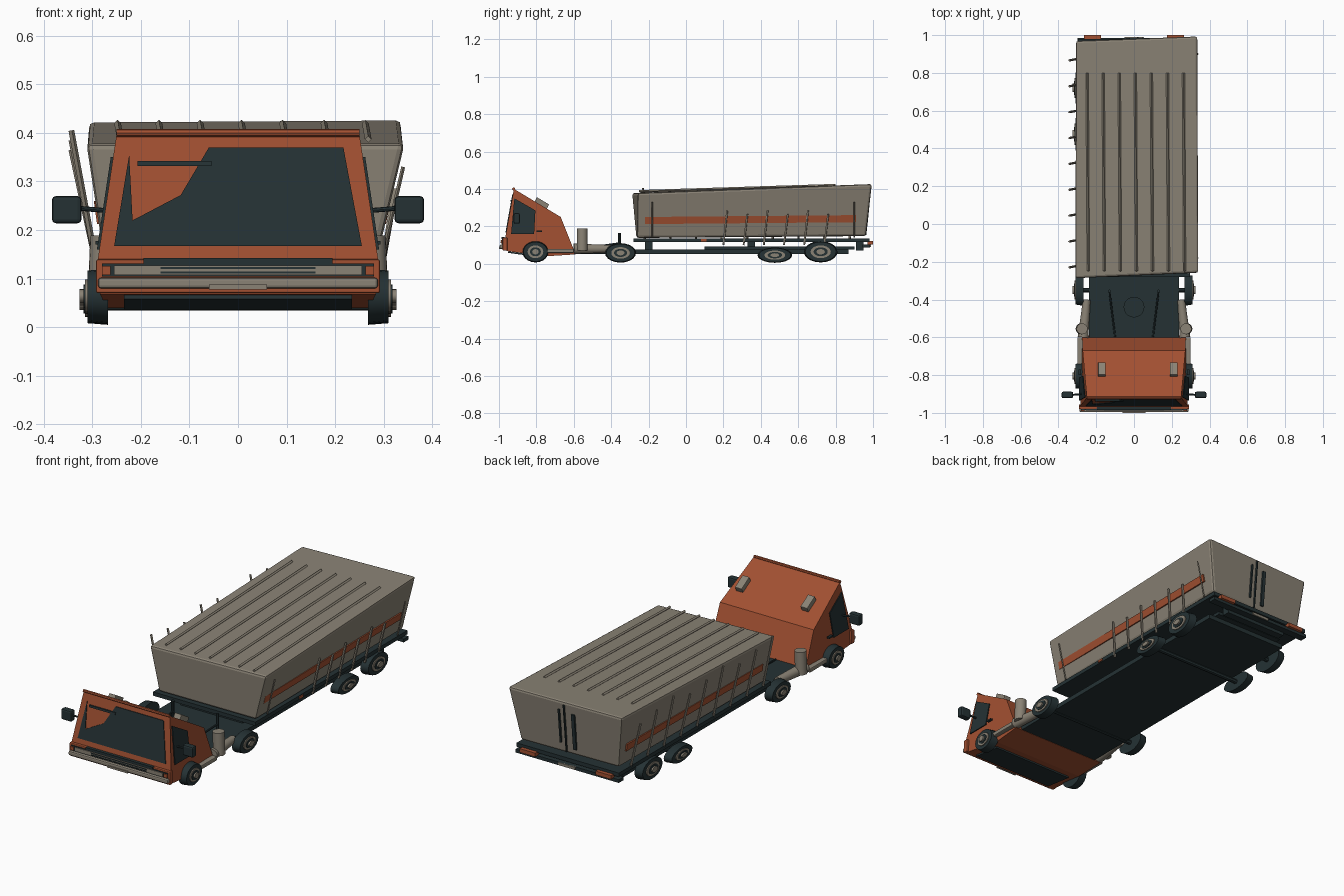
import bpy, bmesh
from mathutils import Vector

if "Cube" in bpy.data.objects:
    bpy.data.objects.remove(bpy.data.objects["Cube"], do_unlink=True)


def material(name, colour):
    m = bpy.data.materials.new(name)
    m.use_nodes = True
    m.diffuse_color = (*colour, 1)
    m.node_tree.nodes["Principled BSDF"].inputs["Base Color"].default_value = (*colour, 1)
    return m


ORANGE = material("rust orange", (0.36, 0.08, 0.031))
TAUPE = material("warm grey", (0.255, 0.225, 0.178))
DARK = material("dark teal", (0.018, 0.031, 0.034))


def finish(name, bm, mat, bevel=0, smooth=False):
    bmesh.ops.recalc_face_normals(bm, faces=bm.faces)
    me = bpy.data.meshes.new(name)
    bm.to_mesh(me)
    bm.free()
    ob = bpy.data.objects.new(name, me)
    bpy.context.collection.objects.link(ob)
    me.materials.append(mat)
    if bevel:
        mod = ob.modifiers.new("soft edges", "BEVEL")
        mod.width, mod.segments = bevel, 2
    if smooth:
        bpy.ops.object.select_all(action="DESELECT")
        bpy.context.view_layer.objects.active = ob
        ob.select_set(True)
        bpy.ops.object.shade_smooth_by_angle(angle=0.7)
    return ob


def loft(name, first, second, mat, bevel=0):
    """Solid between two matching outlines."""
    bm = bmesh.new()
    a = [bm.verts.new(p) for p in first]
    b = [bm.verts.new(p) for p in second]
    bm.faces.new(a)
    bm.faces.new(b)
    for i in range(len(a)):
        j = (i + 1) % len(a)
        bm.faces.new((a[i], a[j], b[j], b[i]))
    return finish(name, bm, mat, bevel)


def prism(name, points, offset, mat, bevel=0):
    pts = [Vector(p) for p in points]
    return loft(name, pts, [p + Vector(offset) for p in pts], mat, bevel)


def box(name, x, y, z, mat, bevel=0):
    """Box from (low, high) ranges on each axis."""
    base = [(x[i], y[j], z[0]) for i, j in ((0, 0), (1, 0), (1, 1), (0, 1))]
    return prism(name, base, (0, 0, z[1] - z[0]), mat, bevel)


def rod(name, start, end, radius, mat, sides=8, end_radius=None):
    start, end = Vector(start), Vector(end)
    axis = end - start
    bm = bmesh.new()
    bmesh.ops.create_cone(bm, cap_ends=True, segments=sides, radius1=radius,
                          radius2=end_radius or radius, depth=axis.length)
    bm.transform(axis.to_track_quat("Z", "Y").to_matrix().to_4x4())
    bmesh.ops.translate(bm, verts=bm.verts, vec=(start + end) / 2)
    return finish(name, bm, mat, smooth=sides > 8)


# Wedge cab: side outline, narrowed towards the roof
def cab_half(z):
    return 0.29 - max(0, z - 0.13) * 0.15 - max(0, 0.08 - z) * 0.5


def screen_y(z):
    return -0.968 + (z - 0.13) * 0.18


cab = [(-0.968, 0.13), (-0.92, 0.4), (-0.67, 0.25), (-0.59, 0.05), (-0.75, 0.04), (-0.96, 0.068)]
loft("cab", [(-cab_half(z), y, z) for y, z in cab], [(cab_half(z), y, z) for y, z in cab], ORANGE)
rod("roof_lip", (-0.25, -0.922, 0.4), (0.25, -0.922, 0.4), 0.008, ORANGE)
prism("underside_panel", [(-0.235, -0.95, 0.066), (0.235, -0.95, 0.066), (0.235, -0.79, 0.0445),
                          (-0.235, -0.79, 0.0445)], (0, -0.001, -0.008), DARK)

# Windscreen with an uncovered corner, and a visor strip
glass = [(-0.255, 0.167), (0.255, 0.167), (0.217, 0.37), (-0.06, 0.37),
         (-0.118, 0.272), (-0.217, 0.22), (-0.224, 0.355)]
prism("windscreen", [(x, screen_y(z), z) for x, z in glass], (0, -0.004, 0), DARK)
strip = [(-0.207, 0.332), (-0.055, 0.332), (-0.055, 0.342), (-0.207, 0.342)]
prism("visor_strip", [(x, screen_y(z), z) for x, z in strip], (0, -0.008, 0), DARK)

# Front panel, grille, lamps and bumper
box("front_panel", (-0.292, 0.292), (-0.98, -0.955), (0.07, 0.14), ORANGE, 0.004)
box("grille_top", (-0.195, 0.195), (-0.986, -0.97), (0.131, 0.142), DARK)
box("grille_surround", (-0.28, 0.28), (-0.984, -0.97), (0.104, 0.131), DARK)
box("lamp_strip", (-0.255, 0.255), (-0.988, -0.97), (0.108, 0.127), TAUPE)
for z in (0.113, 0.122):
    box("grille_slat", (-0.16, 0.16), (-0.991, -0.98), (z - 0.002, z + 0.002), DARK)
box("front_bumper", (-0.288, 0.288), (-0.996, -0.955), (0.08, 0.102), TAUPE, 0.006)
box("number_plate", (-0.06, 0.06), (-1.0, -0.99), (0.078, 0.088), TAUPE)

# Cab parts repeated on both sides
window = [(-0.918, 0.35), (-0.935, 0.16), (-0.812, 0.16), (-0.805, 0.285)]
for s in (-1, 1):
    prism("side_window", [(s * cab_half(z), y, z) for y, z in window], (s * 0.005, 0, 0), DARK)
    box("door_handle", sorted((s * 0.28, s * 0.293)), (-0.8, -0.77), (0.17, 0.178), DARK)
    box("indicator", sorted((s * 0.262, s * 0.28)), (-0.99, -0.97), (0.108, 0.126), ORANGE)
    box("mirror", sorted((s * 0.322, s * 0.383)), (-0.922, -0.888), (0.214, 0.27), DARK, 0.008)
    rod("mirror_arm", (s * 0.27, -0.9, 0.24), (s * 0.33, -0.905, 0.245), 0.005, DARK)
    box("side_step", sorted((s * 0.265, s * 0.3)), (-0.75, -0.6), (0.058, 0.08), TAUPE, 0.005)
    rod("exhaust_stack", (s * 0.28, -0.555, 0.07), (s * 0.275, -0.555, 0.188), 0.029, TAUPE, 20)
    rod("fuel_tank", (s * 0.27, -0.6, 0.08), (s * 0.25, -0.4, 0.08), 0.028, TAUPE, 20, 0.02)
    rod("deck_post", (s * 0.13, -0.355, 0.07), (s * 0.13, -0.355, 0.165), 0.008, DARK)
    rod("air_line", (s * 0.1, -0.6, 0.075), (s * 0.13, -0.355, 0.11), 0.005, DARK)
for x in (-0.17, 0.21):
    vent = [(x - 0.02, -0.81, 0.33), (x + 0.02, -0.81, 0.33),
            (x + 0.02, -0.745, 0.291), (x - 0.02, -0.745, 0.291)]
    prism("roof_vent", vent, (0.0, 0.013, 0.026), TAUPE, 0.003)

# Chassis
box("chassis", (-0.237, 0.237), (-0.6, 0.87), (0.052, 0.076), DARK)
box("rear_subframe", (-0.2, 0.2), (0.1, 0.9), (0.075, 0.092), DARK)
rod("coupling_plate", (0, -0.44, 0.07), (0, -0.44, 0.084), 0.055, DARK, 20)
box("trailer_floor", (-0.297, 0.297), (-0.28, 0.98), (0.116, 0.136), DARK)
box("rear_bumper", (-0.3, 0.3), (0.945, 0.985), (0.087, 0.104), DARK)
box("rear_plate", (-0.05, 0.05), (0.98, 0.99), (0.09, 0.104), TAUPE)
for y in (-0.2, 0.35, 0.7, 0.93):
    box("crossmember", (-0.18, 0.18), (y - 0.02, y + 0.02), (0.07, 0.12), DARK)

# Wheels: position, length radius, height radius, centre height
for y, ry, rz, zc in ((-0.805, 0.07, 0.057, 0.064), (-0.35, 0.083, 0.052, 0.058),
                      (0.475, 0.093, 0.041, 0.046), (0.72, 0.09, 0.057, 0.064)):
    rod("axle", (-0.28, y, zc), (0.28, y, zc), 0.012, DARK)
    for s in (-1, 1):
        for name, inner, outer, size, mat in (("tyre", 0.268, 0.31, 1, DARK), ("rim", 0.3, 0.315, 0.6, TAUPE),
                                              ("hub_ring", 0.31, 0.318, 0.42, DARK),
                                              ("hub_cap", 0.31, 0.326, 0.25, TAUPE)):
            wheel = rod(name, (s * inner, 0, 0), (s * outer, 0, 0), size, mat, 20)
            wheel.scale = (1, ry, rz)
            wheel.location = (0, y, zc)
            if name == "tyre":
                for v in wheel.data.vertices:
                    if abs(v.co.x) > 0.3:
                        v.co.yz *= 0.92

# Trailer body, flared towards the top
loft("trailer_body",
     [(-0.275, -0.265, 0.138), (0.285, -0.262, 0.138), (0.285, 0.962, 0.148), (-0.275, 0.95, 0.148)],
     [(-0.312, -0.288, 0.378), (0.343, -0.258, 0.378), (0.337, 0.994, 0.426), (-0.308, 0.97, 0.422)],
     TAUPE, 0.012)


def wall_x(s, z):
    return 0.285 + (z - 0.14) * 0.2 if s > 0 else -0.275 - (z - 0.14) * 0.14


# Side stripes and leaning stakes
for s in (-1, 1):
    band = [(-0.22, 0.212), (0.91, 0.222), (0.91, 0.26), (-0.22, 0.25)]
    prism("side_stripe", [(wall_x(s, z) - s * 0.003, y, z) for y, z in band], (s * 0.008, 0, 0), ORANGE)
for i in range(9):
    y = -0.22 + i * 0.137
    rod("left_stake", (-0.29, y, 0.12), (-0.343, y - 0.01, 0.405 - 0.02 * (i % 3)), 0.006, TAUPE, 4)
for i in range(6):
    y = 0.2 + i * 0.108
    rod("right_stake", (0.293, y, 0.1), (0.322, y + 0.02, 0.285 - 0.02 * (i % 2)), 0.006, TAUPE, 4)
for y in (-0.18, 0.9):
    rod("right_tall_stake", (0.296, y, 0.14), (0.34, y, 0.33), 0.004, TAUPE, 4)
box("side_marker", (0.29, 0.302), (0.08, 0.11), (0.12, 0.132), ORANGE)

# Roof ribs
for i in range(7):
    x = -0.242 + i * 0.085
    rod("roof_rib", (x, -0.25, 0.387), (x - 0.006, 0.8, 0.42), 0.007, TAUPE, 4)

# Rear doors: seam, lock bars and lamps
for x, low, high, width in ((0.02, 0.155, 0.41, 0.003), (0.05, 0.2, 0.38, 0.004), (-0.03, 0.18, 0.37, 0.009)):
    bar = [(x + dx, 0.948 + (z - 0.148) * 0.1 + x * 0.03, z)
           for dx, z in ((-width, low), (width, low), (width, high), (-width, high))]
    prism("door_bar", bar, (0, 0.015, 0), DARK)
for x in (-0.22, 0.22):
    box("rear_lamp", (x - 0.045, x + 0.045), (0.97, 1.0), (0.102, 0.122), ORANGE)
